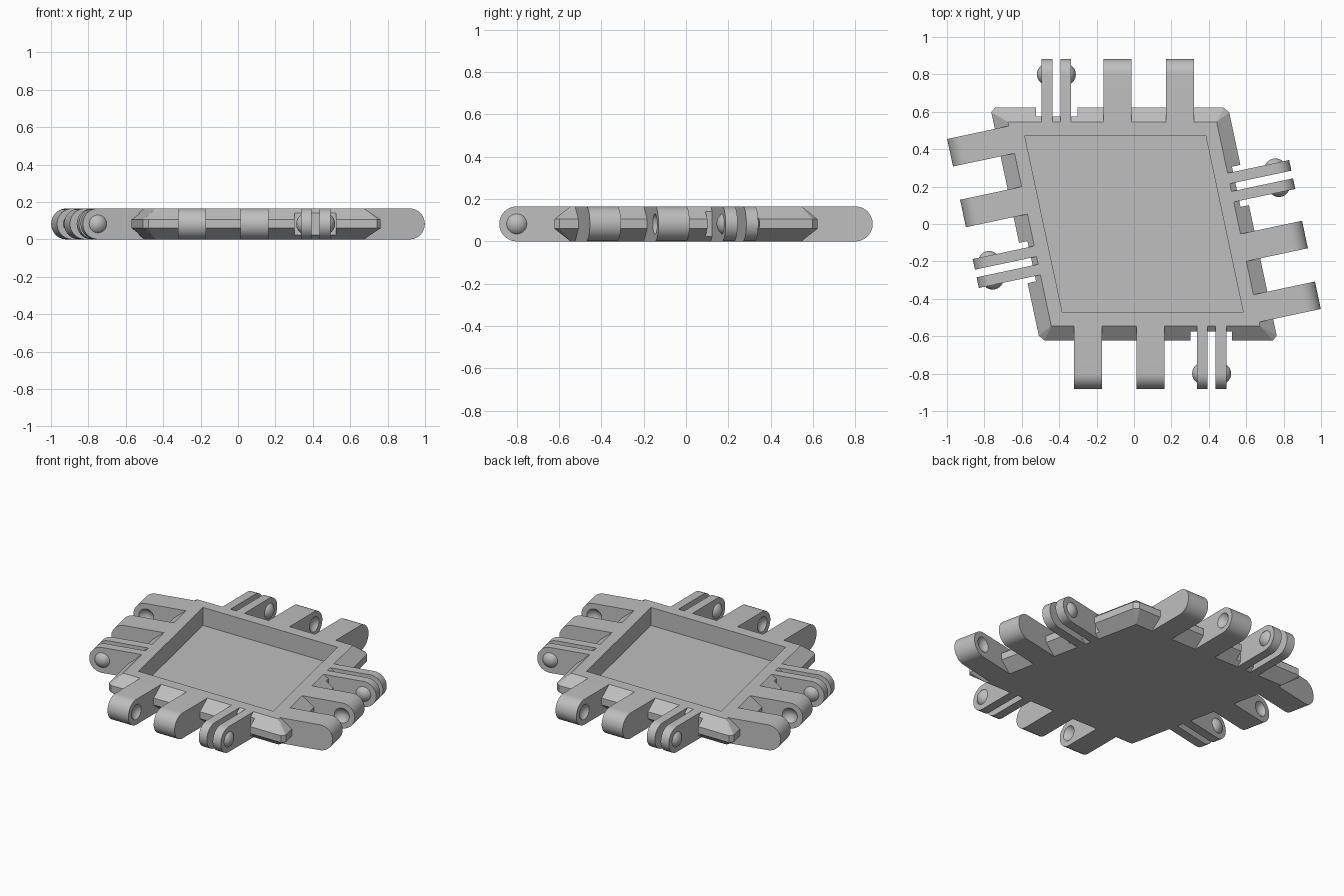
import bpy, bmesh
from math import radians, cos, sin, tan, pi
from mathutils import Matrix, Vector

cube = bpy.data.objects.get("Cube")
if cube:
    bpy.data.objects.remove(cube)

HEIGHT = 0.165
MID = HEIGHT / 2
HALF = 0.546            # half distance between opposite sides of the top face
LEAN = radians(12)      # lean of the rhombus
BEVEL = 0.076           # how far the rim stands out
TIP = 0.8 - HALF        # hinge axis, measured outward from the top edge
CAP_R, CAP_SINK = 0.0586, 0.0336

grey = bpy.data.materials.new("light grey plastic")
grey.use_nodes = True
COLOUR = (0.52, 0.52, 0.52, 1)
grey.diffuse_color = COLOUR
grey.node_tree.nodes["Principled BSDF"].inputs["Base Color"].default_value = COLOUR


def make_object(name, bm, matrix=Matrix()):
    bmesh.ops.recalc_face_normals(bm, faces=bm.faces)
    mesh = bpy.data.meshes.new(name)
    bm.to_mesh(mesh)
    bm.free()
    mesh.materials.append(grey)
    obj = bpy.data.objects.new(name, mesh)
    obj.matrix_world = matrix
    bpy.context.collection.objects.link(obj)
    return obj


def activate(obj):
    bpy.ops.object.select_all(action='DESELECT')
    obj.select_set(True)
    bpy.context.view_layer.objects.active = obj


def smooth(obj):
    activate(obj)
    bpy.ops.object.shade_smooth_by_angle(angle=radians(30))


def carve(obj, cutter):
    cutter.hide_render = True
    bpy.context.view_layer.update()
    mod = obj.modifiers.new("carve", 'BOOLEAN')
    mod.operation, mod.solver, mod.object = 'DIFFERENCE', 'EXACT', cutter
    activate(obj)
    bpy.ops.object.modifier_apply(modifier=mod.name)
    bpy.data.objects.remove(cutter)


def rhombus(half):
    """Corners counter-clockwise from the front left."""
    w = half / cos(LEAN)
    s = half * tan(LEAN)
    return [Vector((x, y, 0)) for x, y in
            ((s - w, -half), (s + w, -half), (w - s, half), (-w - s, half))]


# Local frames of the four sides: x outward, y along the edge
SIDES = {}
for name, angle, distance, shift in (("front", -pi / 2, HALF, 0),
                                     ("left", LEAN, HALF / cos(LEAN), -0.1),
                                     ("back", pi / 2, HALF, 0),
                                     ("right", LEAN + pi, HALF / cos(LEAN), -0.1)):
    if name in ("front", "back"):
        sign = 1 if name == "front" else -1
        origin = Vector((sign * HALF * tan(LEAN), -sign * HALF, 0))
    else:
        origin = Vector((distance if name == "left" else -distance, 0, 0))
    SIDES[name] = (Matrix.Translation(origin) @ Matrix.Rotation(angle, 4, 'Z'), shift)


# Tray: bevelled rhombus with clipped corners and a square-walled pocket
def build_tray():
    bm = bmesh.new()

    def ring(points, z):
        return [bm.verts.new((p.x, p.y, z)) for p in points]

    inner, outer, pocket = rhombus(HALF), rhombus(HALF + BEVEL), rhombus(HALF - 0.073)
    clipped = []
    for i, p in enumerate(outer):
        for q in (outer[i - 1], outer[(i + 1) % 4]):
            clipped.append(p + (q - p).normalized() * 0.025)
    bottom, top = ring(inner, 0), ring(inner, HEIGHT)
    low, high = ring(clipped, 0.06), ring(clipped, 0.105)
    lip, floor = ring(pocket, HEIGHT), ring(pocket, 0.048)
    bm.faces.new(bottom)
    bm.faces.new(floor)
    for i in range(4):
        j = (i + 1) % 4
        a, b = 2 * i + 1, 2 * j
        for flat, rim in ((bottom, low), (top, high)):
            bm.faces.new((flat[i], flat[j], rim[b], rim[a]))
            bm.faces.new((flat[i], rim[2 * i], rim[a]))
        bm.faces.new((low[a], low[b], high[b], high[a]))
        bm.faces.new((low[2 * i], low[a], high[a], high[2 * i]))
        bm.faces.new((top[i], top[j], lip[j], lip[i]))
        bm.faces.new((lip[i], lip[j], floor[j], floor[i]))
    tray = make_object("tray", bm)

    # Clearance notches in the rim around each pair of thin hinge plates
    bm = bmesh.new()
    for matrix, shift in SIDES.values():
        place = Matrix.Translation((0.13, 0.297 + shift, MID))
        size = Matrix.Diagonal((0.2, 0.22, 0.4, 1))
        bmesh.ops.create_cube(bm, size=1, matrix=matrix @ place @ size)
    carve(tray, make_object("notch_cutter", bm))


# Arm with a half-round end, spanning y0 to y1 along the edge
def build_arm(name, matrix, y0, y1):
    bm = bmesh.new()
    steps = 24
    profile = [(0, HEIGHT), (0, 0)]
    for k in range(steps + 1):
        t = -pi / 2 + pi * k / steps
        profile.append((TIP + MID * cos(t), MID + MID * sin(t)))
    face = bm.faces.new([bm.verts.new((x, y0, z)) for x, z in profile])
    moved = bmesh.ops.extrude_face_region(bm, geom=[face])["geom"]
    bmesh.ops.translate(bm, vec=(0, y1 - y0, 0),
                        verts=[v for v in moved if isinstance(v, bmesh.types.BMVert)])
    return make_object(name, bm, matrix)


def ball(y):
    bm = bmesh.new()
    place = Matrix.Translation((TIP, y, MID)) @ Matrix.Rotation(pi / 2, 4, 'X')
    bmesh.ops.create_uvsphere(bm, u_segments=32, v_segments=24, radius=CAP_R, matrix=place)
    return bm


build_tray()
for side, (matrix, shift) in SIDES.items():
    # Two wide arms with facing dimples
    for label, centre, facing in (("first", -0.361, 1), ("second", -0.029, -1)):
        c = centre + shift
        arm = build_arm(f"{side}_{label}_wide_arm", matrix, c - 0.075, c + 0.075)
        dimple = ball(c + facing * (0.075 + CAP_SINK))
        carve(arm, make_object("dimple_cutter", dimple, matrix))
        smooth(arm)
    # Two thin plates with rounded snap caps on their outer faces
    for label, sign in (("first", -1), ("second", 1)):
        near, far = 0.299 + shift + sign * 0.021, 0.299 + shift + sign * 0.079
        smooth(build_arm(f"{side}_{label}_thin_plate", matrix, min(near, far), max(near, far)))
        bm = ball(far - sign * CAP_SINK)
        bmesh.ops.bisect_plane(bm, geom=bm.verts[:] + bm.edges[:] + bm.faces[:],
                               plane_co=(0, far, 0), plane_no=(0, sign, 0), clear_inner=True)
        smooth(make_object(f"{side}_{label}_snap_cap", bm, matrix))
